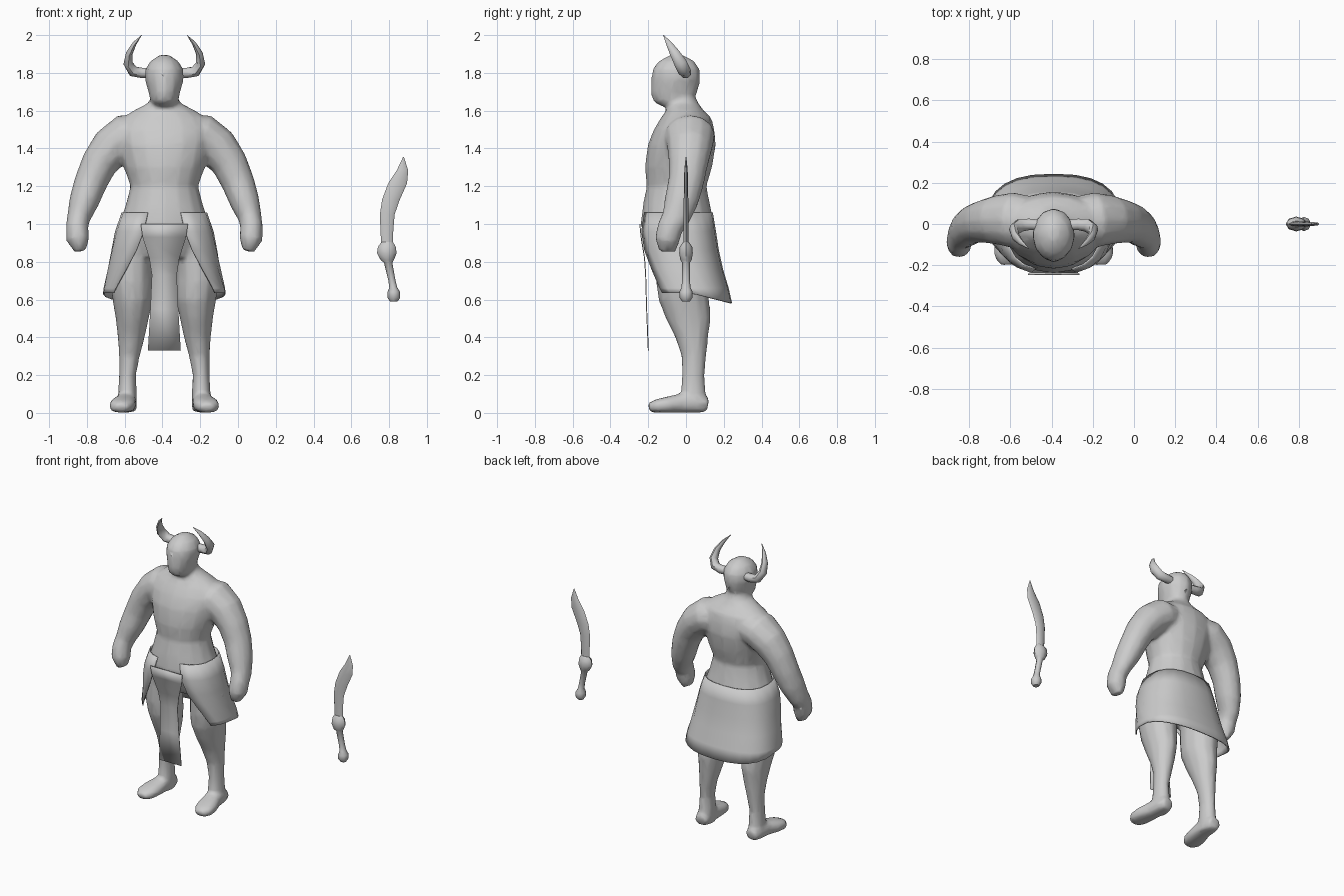
import bpy, bmesh, math
from mathutils import Vector

CX = -0.39  # figure stands left of the weapon
grey = bpy.data.materials.new("plain grey")
grey.diffuse_color = (0.6, 0.6, 0.6, 1)


def finish(bm, name, x=CX, angle=50):
    bmesh.ops.recalc_face_normals(bm, faces=bm.faces)
    me = bpy.data.meshes.new(name)
    bm.to_mesh(me)
    bm.free()
    me.materials.append(grey)
    ob = bpy.data.objects.new(name, me)
    ob.location.x = x
    bpy.context.collection.objects.link(ob)
    bpy.ops.object.select_all(action='DESELECT')
    ob.select_set(True)
    bpy.context.view_layer.objects.active = ob
    bpy.ops.object.shade_smooth_by_angle(angle=math.radians(angle))
    return ob


def tube(bm, secs, ref=(0, 1, 0), n=12, side=1, power=1.0):
    """Loft ellipses (x, y, z, half width, half depth) along a path."""
    pts = [Vector((s[0] * side, s[1], s[2])) for s in secs]
    rings = []
    for i, s in enumerate(secs):
        t = (pts[min(i + 1, len(pts) - 1)] - pts[max(i - 1, 0)]).normalized()
        if len(ref) == 4:
            t = Vector(ref[:3])
        r = Vector((0, 1, 0)) if len(ref) == 4 else Vector(ref)
        b = (r - t * r.dot(t)).normalized()
        a = b.cross(t)
        ring = []
        for k in range(n):
            w = 2 * math.pi * k / n
            c, d = math.cos(w), math.sin(w)
            c = math.copysign(abs(c) ** power, c)
            d = math.copysign(abs(d) ** power, d)
            ring.append(bm.verts.new(pts[i] + a * c * s[3] + b * d * s[4]))
        rings.append(ring)
    for p, q in zip(rings, rings[1:]):
        for k in range(n):
            bm.faces.new((p[k], p[(k + 1) % n], q[(k + 1) % n], q[k]))
    bm.faces.new(rings[0][::-1])
    bm.faces.new(rings[-1])


LEVEL = (0, 0, 1, 0)  # keep the rings horizontal

# body: torso, head, arms and legs fused into one skin
bm = bmesh.new()
tube(bm, [(0, -.03, .82, .20, .14), (0, -.035, .92, .24, .185), (0, -.045, 1.0, .24, .195),
          (0, -.05, 1.1, .205, .178), (0, -.05, 1.2, .18, .158), (0, -.04, 1.3, .215, .178),
          (0, -.022, 1.42, .25, .18), (0, -.01, 1.5, .26, .16), (0, 0, 1.56, .225, .135),
          (0, -.005, 1.6, .165, .10), (0, -.02, 1.64, .085, .085), (0, -.02, 1.70, .06, .06)],
     LEVEL, 16)
tube(bm, [(0, -.09, 1.625, .045, .045), (0, -.075, 1.65, .074, .10), (0, -.062, 1.70, .085, .125),
          (0, -.053, 1.77, .104, .13), (0, -.053, 1.82, .101, .125), (0, -.05, 1.862, .075, .095),
          (0, -.05, 1.895, .025, .035)], LEVEL, 12)
for s in (-1, 1):
    # arm and fist
    tube(bm, [(.10, .01, 1.48, .10, .12), (.20, .02, 1.465, .12, .135), (.28, .02, 1.405, .112, .12),
              (.345, .012, 1.32, .097, .105), (.39, 0, 1.22, .088, .095), (.425, -.025, 1.12, .08, .09),
              (.455, -.055, 1.03, .062, .075), (.462, -.085, .98, .060, .068),
              (.458, -.098, .92, .062, .067), (.445, -.10, .855, .03, .045)], side=s)
    # leg
    tube(bm, [(.13, -.02, .95, .11, .15), (.175, -.02, .82, .115, .14), (.175, -.02, .70, .115, .14),
              (.168, -.012, .60, .107, .135), (.17, .012, .50, .088, .12), (.175, .03, .40, .072, .088),
              (.185, .042, .30, .055, .066), (.195, .038, .20, .045, .06),
              (.195, .038, .12, .05, .066), (.195, .042, .01, .05, .07)], LEVEL, side=s)
    # foot
    tube(bm, [(.195, .115, .04, .042, .038), (.20, .06, .052, .054, .052), (.205, -.02, .052, .058, .052),
              (.22, -.10, .043, .07, .043), (.228, -.155, .036, .066, .036),
              (.228, -.197, .027, .035, .025)], (0, 0, 1), side=s, power=.8)
body = finish(bm, "body")
m = body.modifiers.new("fuse", 'REMESH')
m.mode, m.voxel_size, m.use_smooth_shade = 'VOXEL', .014, True
m = body.modifiers.new("soften", 'SMOOTH')
m.factor, m.iterations = .5, 4
m = body.modifiers.new("reduce", 'DECIMATE')
m.ratio = .2

# horns
for s, side in ((-1, "left"), (1, "right")):
    bm = bmesh.new()
    tube(bm, [(.07, -.005, 1.80, .028, .028), (.12, -.002, 1.80, .029, .03),
              (.165, -.008, 1.808, .03, .034), (.192, -.028, 1.85, .025, .034),
              (.185, -.06, 1.905, .018, .026), (.158, -.09, 1.955, .011, .016),
              (.12, -.12, 2.0, .001, .001)], (0, 1, .4), 8, s)
    finish(bm, side + "_horn")

# skirt: open at the front, longer at the back
bm = bmesh.new()
levels = [(1.06, .222, -.225, .138, 18), (.96, .257, -.243, .155, 20), (.86, .277, -.235, .17, 27),
          (.76, .296, -.215, .192, 38), (.66, .318, -.20, .222, 50), (0, .322, -.195, .24, 52)]
N = 18
grid = []
for z, rx, front, back, gap in levels:
    row = []
    for k in range(N + 1):
        w = math.radians(gap + (360 - 2 * gap) * k / N)
        c, d = math.sin(w), -math.cos(w)
        c = math.copysign(abs(c) ** .8, c)
        d = math.copysign(abs(d) ** .8, d)
        y = (front + back) / 2 + d * (back - front) / 2
        zz = z or .635 - .055 * max(0, d)
        row.append(bm.verts.new((c * rx, y, zz)))
    grid.append(row)
for p, q in zip(grid, grid[1:]):
    for k in range(N):
        bm.faces.new((p[k], p[k + 1], q[k + 1], q[k]))
skirt = finish(bm, "skirt")
m = skirt.modifiers.new("cloth", 'SOLIDIFY')
m.thickness, m.offset = .008, 0

# front cloth
bm = bmesh.new()
rows = [(1.0, .125, -.247), (.93, .115, -.24), (.82, .08, -.222), (.73, .066, -.216),
        (.55, .074, -.211), (.33, .087, -.202)]
pairs = [[bm.verts.new((s * w, y, z)) for s in (-1, 1)] for z, w, y in rows]
for p, q in zip(pairs, pairs[1:]):
    bm.faces.new((p[0], p[1], q[1], q[0]))
cloth = finish(bm, "front_cloth")
m = cloth.modifiers.new("cloth", 'SOLIDIFY')
m.thickness = .005

# sword blade: curved, thin edges
bm = bmesh.new()
tube(bm, [(.79, 0, .85, .03, .012), (.788, 0, .95, .033, .012), (.79, 0, 1.05, .039, .012),
          (.81, 0, 1.13, .047, .012), (.845, 0, 1.215, .05, .011), (.871, 0, 1.285, .03, .009),
          (.876, 0, 1.355, .002, .002)], LEVEL, 8)
finish(bm, "blade", 0)

# sword guard, grip and pommel
bm = bmesh.new()
tube(bm, [(.79, 0, .905, .03, .015), (.788, 0, .88, .047, .033), (.788, 0, .845, .052, .036),
          (.79, 0, .81, .035, .03), (.795, 0, .795, .022, .02), (.815, 0, .70, .019, .021),
          (.822, 0, .665, .021, .024), (.825, 0, .64, .033, .035), (.825, 0, .61, .034, .034),
          (.825, 0, .59, .02, .02)], LEVEL, 8)
finish(bm, "hilt", 0)
